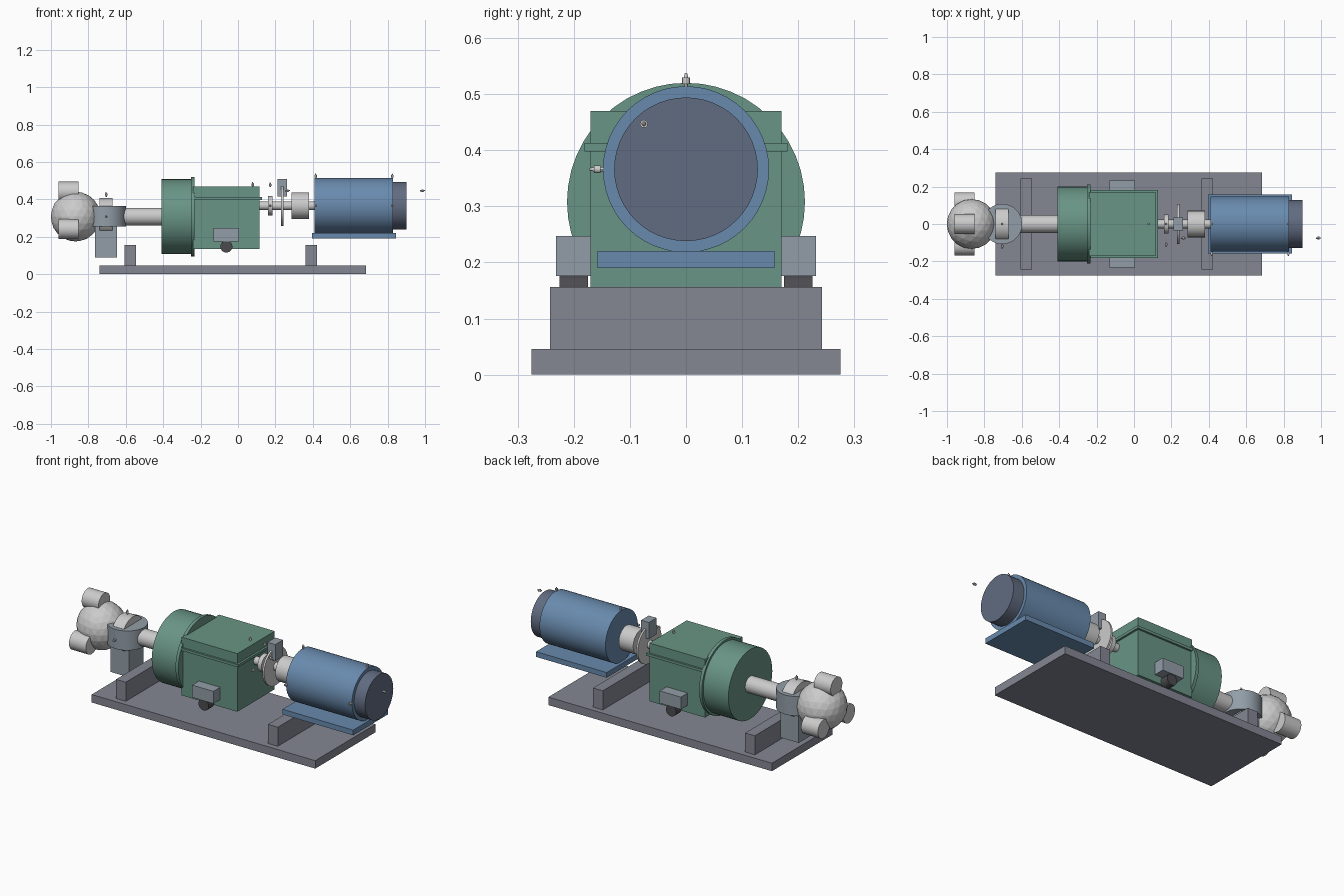
import bpy, math
from mathutils import Vector

if "Cube" in bpy.data.objects:
    bpy.data.objects.remove(bpy.data.objects["Cube"])

def mat(name, c):
    m = bpy.data.materials.new(name)
    m.diffuse_color = (*c, 1)
    m.use_nodes = True
    m.node_tree.nodes["Principled BSDF"].inputs["Base Color"].default_value = m.diffuse_color
    return m

SLATE = mat("slate", (0.23, 0.24, 0.29))
STEEL = mat("blue_grey", (0.29, 0.34, 0.39))
GREEN = mat("green", (0.14, 0.30, 0.235))
BLUE = mat("blue", (0.14, 0.255, 0.42))
NAVY = mat("dark_blue", (0.12, 0.15, 0.22))
DARK = mat("rubber", (0.07, 0.07, 0.08))

MAIN_Z, FAST_Z = 0.308, 0.366   # slow and fast shaft heights

def finish(name, m):
    o = bpy.context.object
    o.name = name
    if m:
        o.data.materials.append(m)
    return o

def box(name, x, y, z, m=None):
    """Box from (min, max) ranges."""
    bpy.ops.mesh.primitive_cube_add(size=1, location=[(a + b) / 2 for a, b in (x, y, z)])
    o = finish(name, m)
    o.scale = [b - a for a, b in (x, y, z)]
    bpy.ops.object.transform_apply(location=False, rotation=False, scale=True)
    return o

def rod(name, start, end, r, m=None, r2=None, n=48):
    """Cylinder or cone between two points."""
    a, b = Vector(start), Vector(end)
    bpy.ops.mesh.primitive_cone_add(vertices=n, radius1=r, radius2=r if r2 is None else r2,
                                    depth=(b - a).length, location=(a + b) / 2,
                                    rotation=(b - a).to_track_quat('Z', 'Y').to_euler())
    o = finish(name, m)
    bpy.ops.object.shade_smooth_by_angle(angle=math.radians(30))
    return o

def xrod(name, x0, x1, z, r, m=None, y=0):
    return rod(name, (x0, y, z), (x1, y, z), r, m)

def sensor(name, base, direction):
    """Small probe: thin stem, wider body, pointed tip."""
    p, d = Vector(base), Vector(direction)
    rod(name + "_stem", p, p + d * 0.008, 0.004, n=12)
    rod(name + "_body", p + d * 0.006, p + d * 0.018, 0.007, n=12)
    rod(name + "_tip", p + d * 0.018, p + d * 0.026, 0.004, r2=0.002, n=12)

# bedplate and cross beams
box("bedplate", (-0.74, 0.685), (-0.275, 0.275), (0, 0.046), SLATE)
for i, x in enumerate((-0.577, 0.392)):
    box(f"cross_beam_{i}", (x - 0.031, x + 0.031), (-0.242, 0.242), (0.046, 0.156), SLATE)

# rotor hub with three pitch drums
bpy.ops.mesh.primitive_ico_sphere_add(subdivisions=3, radius=0.133, location=(-0.868, 0, MAIN_Z))
finish("rotor_hub", None)
for i in range(3):
    a = math.radians(90 + 120 * i)
    xrod(f"pitch_drum_{i}", -0.959, -0.852, MAIN_Z + 0.133 * math.sin(a), 0.0535,
         y=0.133 * math.cos(a))

# main shaft and bearing
xrod("main_shaft", -0.78, -0.40, MAIN_Z, 0.047)
rod("bearing_housing", (-0.705, 0, 0.254), (-0.705, 0, 0.366), 0.107, STEEL)
xrod("bearing_ring", -0.74, -0.67, MAIN_Z, 0.1)
box("bearing_pedestal", (-0.765, -0.648), (-0.067, 0.067), (0.09, 0.258), STEEL)

# gearbox
xrod("gear_drum", -0.41, -0.235, MAIN_Z, 0.2, GREEN)
xrod("gear_flange", -0.25, -0.232, MAIN_Z, 0.212, GREEN)
box("gear_case", (-0.24, 0.115), (-0.17, 0.17), (0.135, 0.47), GREEN)
box("gear_split_flange", (-0.24, 0.127), (-0.181, 0.181), (0.398, 0.413), GREEN)
for s, side in ((-1, "front"), (1, "back")):
    y0, y1 = sorted((s * 0.165, s * 0.232))
    box(f"torque_arm_{side}", (-0.13, 0.005), (y0, y1), (0.176, 0.247), STEEL)
    rod(f"rubber_mount_{side}", (-0.062, s * 0.175, 0.148), (-0.062, s * 0.225, 0.148), 0.032, DARK)

# fast shaft, brake and coupling
xrod("fast_shaft", 0.11, 0.41, FAST_Z, 0.023)
xrod("shaft_collar", 0.16, 0.185, FAST_Z, 0.051)
xrod("brake_disc", 0.231, 0.242, FAST_Z, 0.108)
box("brake_caliper", (0.212, 0.262), (-0.035, 0.035), (0.415, 0.51), STEEL)
xrod("coupling", 0.287, 0.379, FAST_Z, 0.071)

# generator
xrod("generator_body", 0.41, 0.83, FAST_Z, 0.148, BLUE)
xrod("generator_end_cap", 0.82, 0.9, FAST_Z, 0.128, NAVY)
box("generator_base", (0.395, 0.845), (-0.158, 0.158), (0.19, 0.22), BLUE)

# sensors: upward, sideways, axial
for i, (x, z) in enumerate(((-0.705, 0.414), (0.078, 0.467), (0.172, 0.465),
                            (0.415, 0.512), (0.825, 0.512))):
    sensor(f"top_sensor_{i}", (x, 0, z), (0, 0, 1))
for i, (x, y, z) in enumerate(((-0.705, -0.107, MAIN_Z), (0.172, -0.098, FAST_Z),
                               (0.415, -0.146, FAST_Z), (0.825, -0.146, FAST_Z))):
    sensor(f"side_sensor_{i}", (x, y, z), (0, -1, 0))
for i, x in enumerate((0.252, 0.974)):
    sensor(f"axial_sensor_{i}", (x, -0.075, 0.447), (1, 0, 0))
